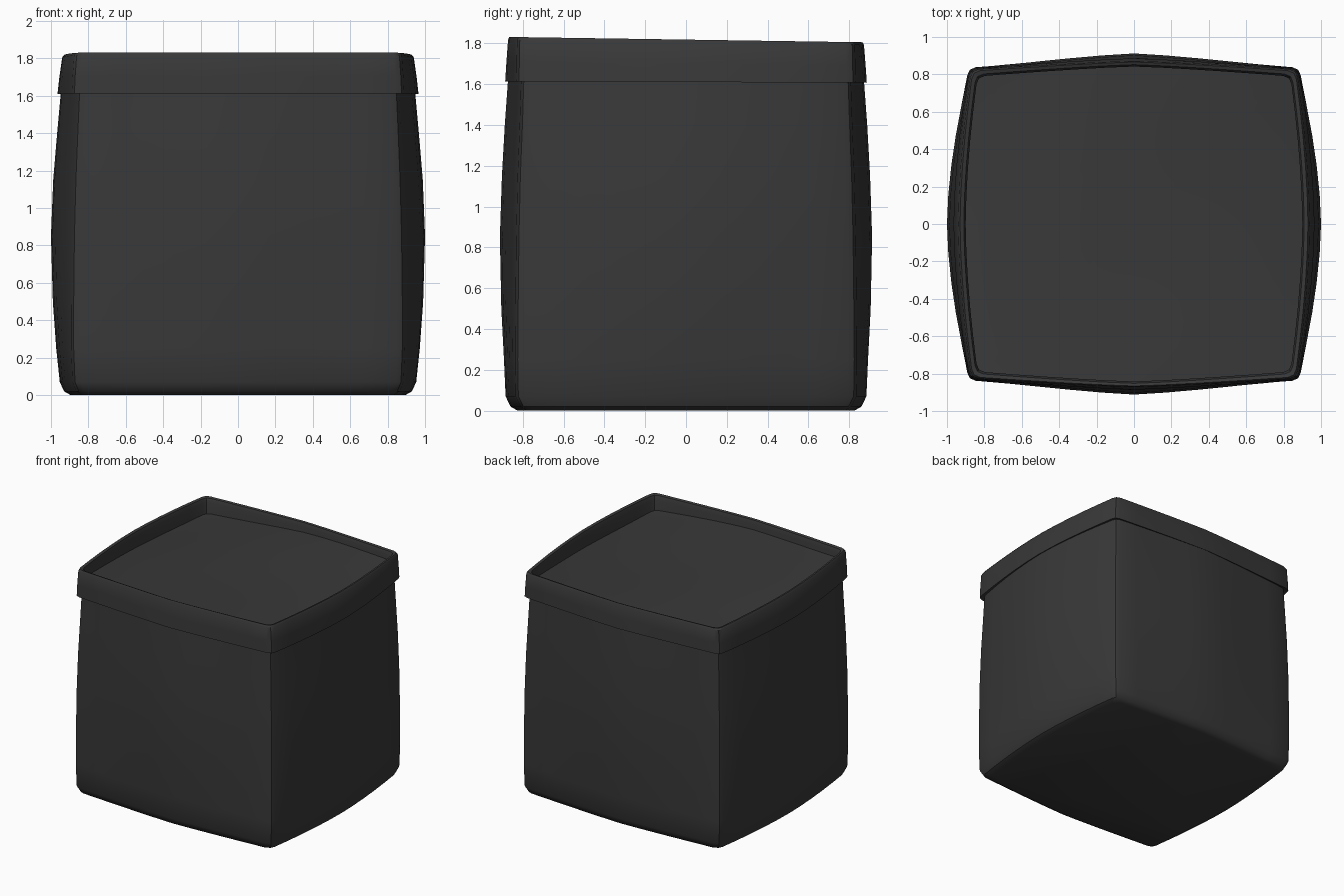
import bpy, bmesh, math

if "Cube" in bpy.data.objects:
    bpy.data.objects.remove(bpy.data.objects["Cube"])

dark = bpy.data.materials.new("dark_fabric")
dark.diffuse_color = (0.04, 0.04, 0.04, 1)
dark.use_nodes = True
dark.node_tree.nodes["Principled BSDF"].inputs["Base Color"].default_value = dark.diffuse_color
N = 10  # segments per side


def ring(mx, my, cx, cy, r=0.045):
    """Bulging rounded square: mx/my at side middles, cx/cy at the corners."""
    pts = []
    for i in range(N + 1):                      # right side, going +y
        t = -1 + 2 * i / N
        pts.append((cx + (mx - cx) * (1 - abs(t) ** 1.7), t * (cy - r)))
    k = 0.3 * r
    pts.append((cx - k, cy - k))
    for i in range(N + 1):                      # back side, going -x
        t = 1 - 2 * i / N
        pts.append((t * (cx - r), cy + (my - cy) * (1 - abs(t) ** 1.25)))
    pts.append((-cx + k, cy - k))
    return pts + [(-x, -y) for x, y in pts]     # other half by point symmetry


def tilt(y, z):
    """The upper edge leans slightly down to the back."""
    return z - 0.014 * y * max(0, (z - 1.55) / 0.25)


def loft(name, rings, cap_start=False, cap_end=False):
    bm = bmesh.new()
    loops = [[bm.verts.new(p) for p in r] for r in rings]
    for a, b in zip(loops, loops[1:]):
        n = len(a)
        for i in range(n):
            j = (i + 1) % n
            bm.faces.new((a[i], a[j], b[j], b[i]))
    if cap_start:
        bm.faces.new(loops[0][::-1])
    if cap_end:
        bm.faces.new(loops[-1])
    me = bpy.data.meshes.new(name)
    bm.to_mesh(me)
    bm.free()
    ob = bpy.data.objects.new(name, me)
    bpy.context.collection.objects.link(ob)
    me.materials.append(dark)
    bpy.context.view_layer.objects.active = ob
    ob.select_set(True)
    bpy.ops.object.shade_smooth_by_angle(angle=math.radians(35))
    ob.select_set(False)
    return ob


# Fabric planter: outside up, over the folded lip, down the inside
profile = [  # z, mid x, mid y, corner x, corner y
    (0.00, 0.895, 0.825, 0.83, 0.78),
    (0.02, 0.93, 0.86, 0.865, 0.81),
    (0.07, 0.953, 0.884, 0.885, 0.835),
    (0.25, 0.972, 0.892, 0.892, 0.838),
    (0.50, 0.99, 0.905, 0.892, 0.836),
    (0.85, 1.00, 0.912, 0.888, 0.832),
    (1.15, 0.988, 0.902, 0.88, 0.825),
    (1.40, 0.967, 0.888, 0.87, 0.815),
    (1.62, 0.947, 0.872, 0.86, 0.808),
    (1.61, 0.965, 0.886, 0.888, 0.832),
    (1.70, 0.955, 0.88, 0.884, 0.83),
    (1.805, 0.94, 0.872, 0.876, 0.828),
    (1.818, 0.93, 0.866, 0.868, 0.82),
    (1.812, 0.91, 0.852, 0.85, 0.802),
    (1.78, 0.90, 0.842, 0.842, 0.792),
    (1.55, 0.90, 0.842, 0.842, 0.792),
]
loft("fabric_planter",
     [[(x, y, tilt(y, z)) for x, y in ring(*dims)] for z, *dims in profile],
     cap_start=True)


# Gently uneven fill surface just below the lip
def fill_z(x, y):
    u, v = x / 0.9, y / 0.84
    depth = 0.085 - 0.03 * u * v + 0.05 * u * u * (1 - v * v)
    depth += 0.012 * math.sin(3 * u + 1) * math.cos(2.5 * v)
    return tilt(y, 1.815) - depth


base = ring(0.902, 0.844, 0.844, 0.794)
loft("fill_surface",
     [[(x * s, y * s, fill_z(x * s, y * s)) for x, y in base]
      for s in (1, 0.97, 0.9, 0.78, 0.64, 0.5, 0.36, 0.22, 0.1, 0.02)],
     cap_end=True)
